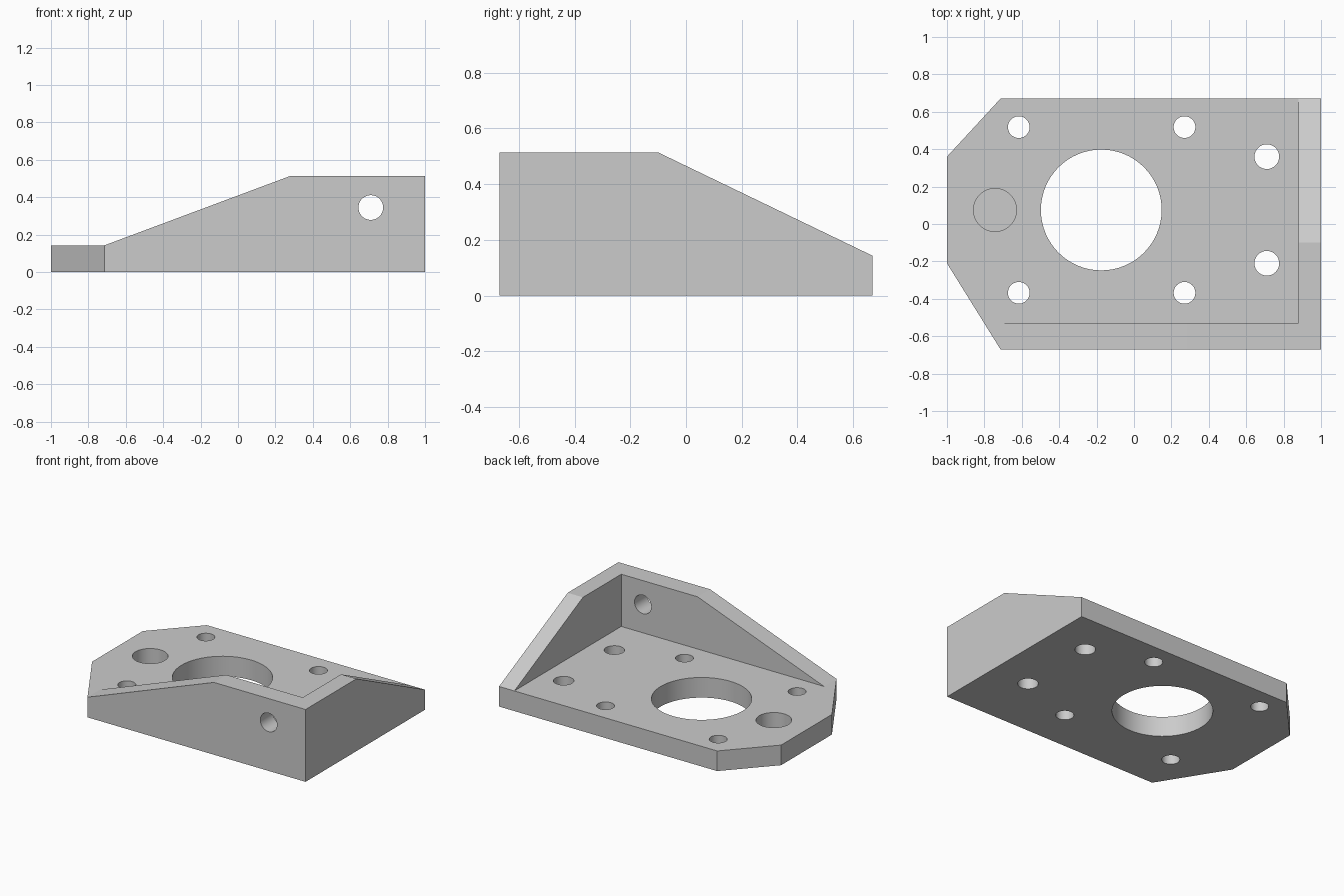
import bpy
import bmesh
from math import sin, cos, pi, radians

cube = bpy.data.objects.get("Cube")
if cube:
    bpy.data.objects.remove(cube, do_unlink=True)

PLATE, TOP = 0.143, 0.514            # plate thickness and wall height
HALF_Y, CORNER_X = 0.67, -0.714      # plate half depth, start of cut corners
WALL_X, WALL_Y = 0.88, -0.53         # inner faces of the two walls
MID_Y = 0.075                        # centre line of the hole pattern

metal = bpy.data.materials.new("light_grey_metal")
metal.use_nodes = True
grey = (0.6, 0.6, 0.6, 1)
metal.diffuse_color = grey
metal.node_tree.nodes["Principled BSDF"].inputs["Base Color"].default_value = grey


def prism(name, outline, axis, low, high):
    """Extrude a 2D outline along an axis."""
    place = {"x": lambda a, b, c: (c, a, b),
             "y": lambda a, b, c: (a, c, b),
             "z": lambda a, b, c: (a, b, c)}[axis]
    bm = bmesh.new()
    rings = [[bm.verts.new(place(a, b, c)) for a, b in outline] for c in (low, high)]
    for ring in rings:
        bm.faces.new(ring)
    n = len(outline)
    for i in range(n):
        j = (i + 1) % n
        bm.faces.new((rings[0][i], rings[0][j], rings[1][j], rings[1][i]))
    bmesh.ops.recalc_face_normals(bm, faces=bm.faces)
    mesh = bpy.data.meshes.new(name)
    bm.to_mesh(mesh)
    bm.free()
    mesh.materials.append(metal)
    obj = bpy.data.objects.new(name, mesh)
    bpy.context.collection.objects.link(obj)
    return obj


def circle(a, b, radius, sides=64):
    return [(a + radius * cos(2 * pi * i / sides), b + radius * sin(2 * pi * i / sides))
            for i in range(sides)]


# Block with two cut corners
bracket = prism("mounting_bracket", [
    (-1, -0.21), (CORNER_X, -HALF_Y), (1, -HALF_Y),
    (1, HALF_Y), (CORNER_X, HALF_Y), (-1, 0.36)], "z", 0, TOP)

# Space above the plate, and the sloping tops of the front and side walls
cutters = [
    prism("inner_cutter", [(-2, WALL_Y), (WALL_X, WALL_Y), (WALL_X, 2), (-2, 2)],
          "z", PLATE, 1),
    prism("front_slope_cutter",
          [(-2, PLATE), (CORNER_X, PLATE), (0.28, TOP), (0.28, 1), (-2, 1)],
          "y", -1, WALL_Y + 0.1),
    prism("side_slope_cutter",
          [(-0.10, TOP), (HALF_Y, PLATE), (2, PLATE), (2, 1), (-0.10, 1)],
          "x", WALL_X - 0.1, 2),
]

# Holes through the plate
holes = [(-0.175, MID_Y, 0.323)]
for side in (-1, 1):
    holes += [(x, MID_Y + side * 0.443, 0.058) for x in (-0.616, 0.27)]
    holes.append((0.71, MID_Y + side * 0.285, 0.066))
for x, y, r in holes:
    cutters.append(prism("plate_hole_cutter", circle(x, y, r), "z", -0.1, 0.3))

# Blind pocket in the plate and cross hole in the front wall
cutters.append(prism("pocket_cutter", circle(-0.743, MID_Y, 0.115), "z", 0.028, 0.3))
cutters.append(prism("wall_hole_cutter", circle(0.71, 0.345, 0.066), "y", -1, -0.4))

bpy.ops.object.select_all(action="DESELECT")
bpy.context.view_layer.objects.active = bracket
bracket.select_set(True)
for cutter in cutters:
    mod = bracket.modifiers.new("cut", "BOOLEAN")
    mod.operation, mod.solver, mod.object = "DIFFERENCE", "EXACT", cutter
    bpy.ops.object.modifier_apply(modifier=mod.name)
    bpy.data.objects.remove(cutter, do_unlink=True)

bpy.ops.object.shade_smooth_by_angle(angle=radians(18))
